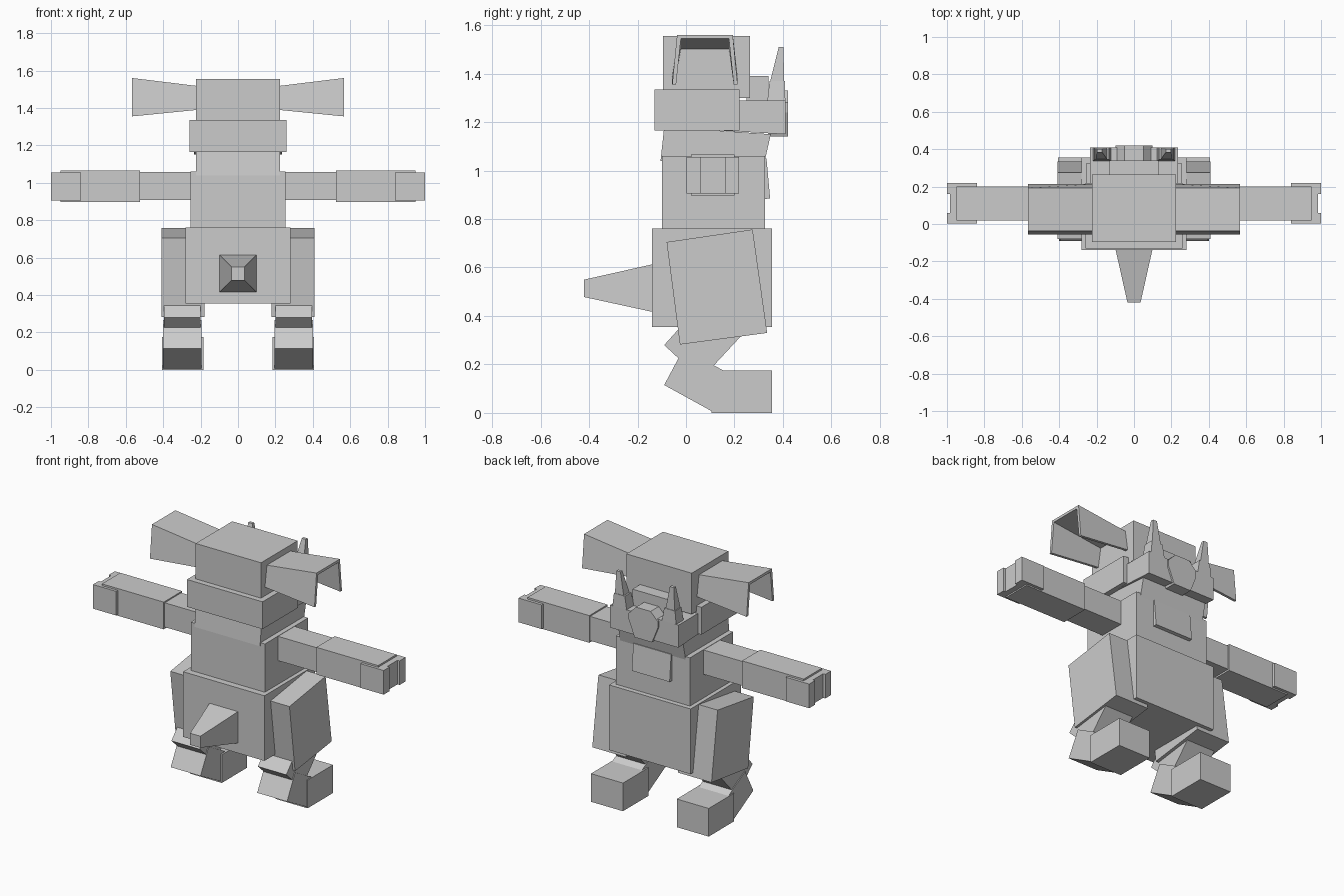
import bpy
import bmesh

if "Cube" in bpy.data.objects:
    bpy.data.objects.remove(bpy.data.objects["Cube"], do_unlink=True)

grey = bpy.data.materials.new("plain grey")
grey.use_nodes = True
grey.diffuse_color = (0.6, 0.6, 0.6, 1)
grey.node_tree.nodes["Principled BSDF"].inputs["Base Color"].default_value = (0.6, 0.6, 0.6, 1)


def loft(name, ring_a, ring_b, mirror=False):
    """Join two matching rings of points into a closed solid."""
    bm = bmesh.new()
    a = [bm.verts.new(p) for p in ring_a]
    b = [bm.verts.new(p) for p in ring_b]
    bm.faces.new(a)
    bm.faces.new(b[::-1])
    for i in range(len(a)):
        j = (i + 1) % len(a)
        bm.faces.new((a[j], a[i], b[i], b[j]))
    bmesh.ops.recalc_face_normals(bm, faces=bm.faces)
    mesh = bpy.data.meshes.new(name)
    bm.to_mesh(mesh)
    bm.free()
    mesh.materials.append(grey)
    obj = bpy.data.objects.new(name, mesh)
    bpy.context.scene.collection.objects.link(obj)
    if mirror:
        mod = obj.modifiers.new("Mirror", "MIRROR")
        mod.use_clip = False
        mod.use_mirror_merge = False
    return obj


def rect(u0, u1, v0, v1):
    return [(u0, v0), (u1, v0), (u1, v1), (u0, v1)]


def box(name, x, y, z, mirror=False):
    base = rect(*x, *y)
    return loft(name, [(u, v, z[0]) for u, v in base],
                [(u, v, z[1]) for u, v in base], mirror)


def side_prism(name, profile, x0, x1, mirror=False):
    """Extrude a (y, z) profile along x."""
    return loft(name, [(x0, y, z) for y, z in profile],
                [(x1, y, z) for y, z in profile], mirror)


# Trunk and head
box("hips", (-0.28, 0.28), (-0.14, 0.355), (0.355, 0.76))
box("torso", (-0.255, 0.255), (-0.1, 0.325), (0.76, 1.06))
side_prism("neck", [(-0.105, 1.04), (0.325, 1.04), (0.35, 1.15), (-0.09, 1.18)], -0.225, 0.225)
side_prism("chest_plate", [(0.3, 1.05), (0.332, 1.05), (0.347, 0.885), (0.3, 0.88)], -0.13, 0.13)
box("collar", (-0.26, 0.26), (-0.13, 0.22), (1.165, 1.335))
box("head", (-0.225, 0.225), (-0.095, 0.265), (1.3, 1.555))

# Snout, nose and tusks
side_prism("jaw", [(0.145, 1.165), (0.41, 1.15), (0.41, 1.29), (0.145, 1.29)], -0.235, 0.235)
box("muzzle", (-0.13, 0.13), (0.25, 0.34), (1.28, 1.39))
nose = [(-0.06, 1.14), (0.06, 1.14), (0.1, 1.24), (0.1, 1.28),
        (0.05, 1.33), (-0.05, 1.33), (-0.1, 1.28), (-0.1, 1.24)]
loft("nose", [(x, 0.34, z) for x, z in nose], [(x, 0.42, z) for x, z in nose])
tusk_levels = [(0.12, 0.22, 0.335, 0.41, 1.28), (0.135, 0.21, 0.345, 0.408, 1.37),
               (0.17, 0.198, 0.383, 0.402, 1.51)]
rings = [[(x, y, lv[4]) for x, y in rect(*lv[:4])] for lv in tusk_levels]
loft("tusk_base", rings[0], rings[1], True)
inner = [(x, y, 1.37) for x, y in rect(0.145, 0.205, 0.348, 0.405)]
loft("tusk", inner, rings[2], True)


# Flared ears, open underneath
def ear_ring(x, top, bottom):
    t = 0.016
    return [(x, y, z) for y, z in (
        (-0.057, bottom), (-0.037, top), (0.193, top), (0.213, bottom),
        (0.213 - t, bottom), (0.193 - t, top - t), (-0.037 + t, top - t), (-0.057 + t, bottom))]


loft("ear", ear_ring(0.215, 1.517, 1.39), ear_ring(0.566, 1.56, 1.355), True)

# Arms
box("upper_arm", (0.25, 0.54), (0.03, 0.192), (0.907, 1.058), True)
box("forearm", (0.525, 0.95), (0.02, 0.2), (0.897, 1.066), True)
box("palm", (0.93, 0.985), (0.055, 0.165), (0.905, 1.055), True)
for label, span in (("front", (0.003, 0.06)), ("back", (0.16, 0.218))):
    box(label + "_fingers", (0.84, 1.0), span, (0.905, 1.055), True)

# Legs
side_prism("thigh", [(-0.08, 0.705), (0.275, 0.757), (0.335, 0.33), (-0.025, 0.282)], 0.18, 0.41, True)
side_prism("shin", [(-0.09, 0.28), (0.062, 0.139), (0.245, 0.336), (0.09, 0.48)], 0.2, 0.395, True)
side_prism("ankle", [(-0.01, 0.265), (-0.09, 0.115), (0.11, 0.005), (0.19, 0.155)], 0.195, 0.4, True)
box("foot", (0.185, 0.405), (0.105, 0.355), (0, 0.175), True)

# Tapered tail
loft("tail", [(x, -0.13, z) for x, z in rect(-0.1, 0.1, 0.415, 0.615)],
     [(x, -0.42, z) for x, z in rect(-0.035, 0.035, 0.478, 0.55)])
